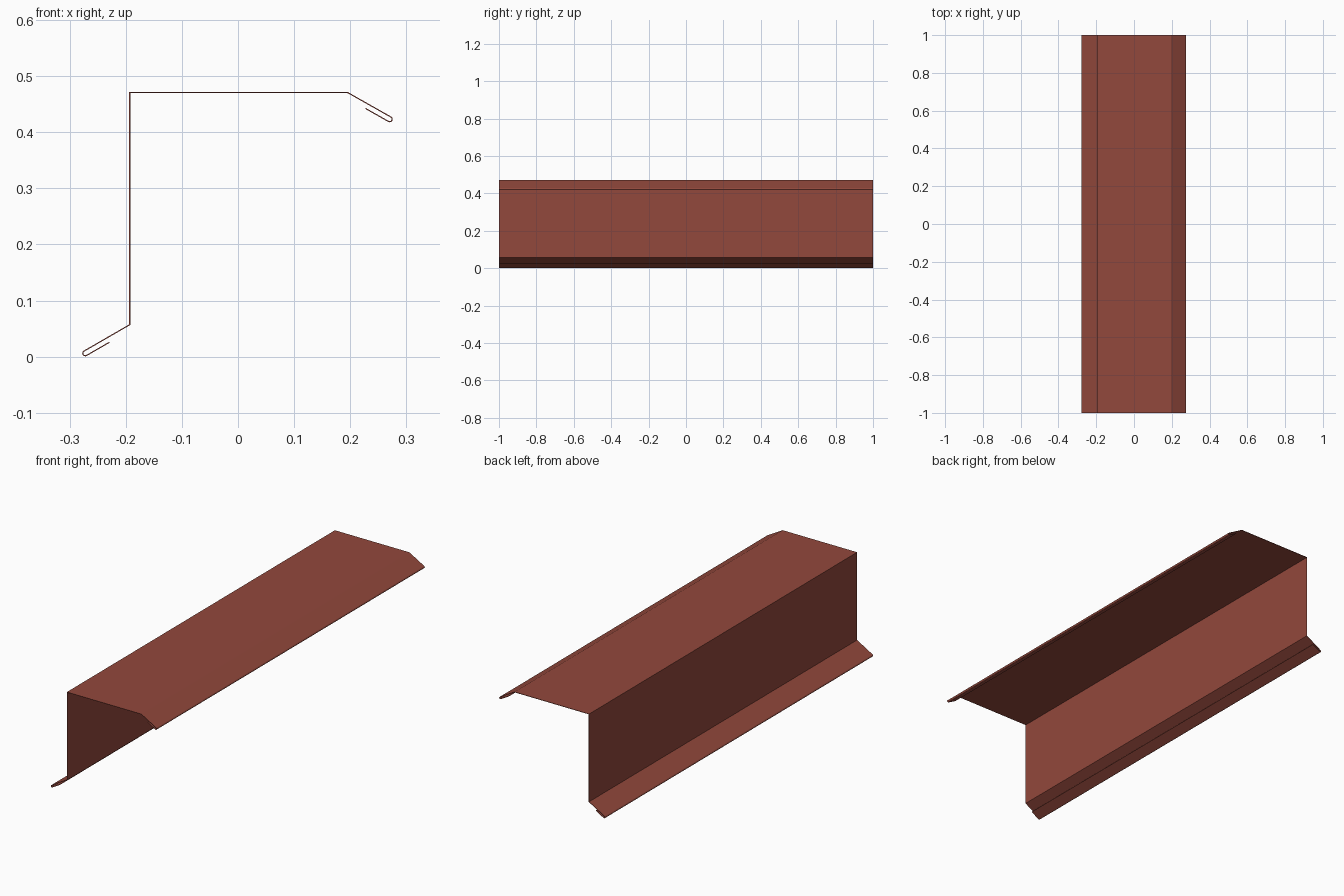
import bpy, bmesh
from math import radians, pi
from mathutils import Vector, Matrix

if "Cube" in bpy.data.objects:
    bpy.data.objects.remove(bpy.data.objects["Cube"], do_unlink=True)

LENGTH = 2.0
THICKNESS = 0.002
HEM_RADIUS = 0.0045
HEM_RETURN = 0.047
ARC_STEPS = 6

# Painted sheet metal
paint = bpy.data.materials.new("red brown paint")
paint.use_nodes = True
colour = (0.288, 0.065, 0.045, 1)
paint.diffuse_color = colour
paint.node_tree.nodes["Principled BSDF"].inputs["Base Color"].default_value = colour


def hemmed_flange(corner, angle, length, turn):
    """Points of a sloping flange whose edge folds back under itself."""
    along = Vector((1, 0)) @ Matrix.Rotation(-angle, 2)
    side = along @ Matrix.Rotation(-turn * pi / 2, 2)
    corner = Vector(corner)
    centre = corner + along * length + side * HEM_RADIUS
    points = [corner]
    for i in range(ARC_STEPS + 1):
        spin = Matrix.Rotation(-turn * pi * i / ARC_STEPS, 2)
        points.append(centre - (side @ spin) * HEM_RADIUS)
    points.append(points[-1] - along * HEM_RETURN)
    return points


def rotation_is_ccw():
    """True when a row vector times Rotation(-a) turns counter-clockwise."""
    return (Vector((1, 0)) @ Matrix.Rotation(-pi / 2, 2)).y > 0


# Cross-section: lower flange, upright web, top web, outer flange
sign = 1 if rotation_is_ccw() else -1
lower = hemmed_flange((-0.193, 0.057), sign * radians(210), 0.094, sign)
upper = hemmed_flange((0.195, 0.471), sign * radians(-29.5), 0.089, -sign)
profile = lower[::-1] + [Vector((-0.193, 0.471))] + upper

# Sweep the cross-section along the length
bm = bmesh.new()
rows = [[bm.verts.new((p.x, y, p.y)) for p in profile]
        for y in (-LENGTH / 2, LENGTH / 2)]
for i in range(len(profile) - 1):
    bm.faces.new((rows[0][i], rows[0][i + 1], rows[1][i + 1], rows[1][i]))
mesh = bpy.data.meshes.new("folded_trim")
bm.to_mesh(mesh)
bm.free()
mesh.materials.append(paint)
trim = bpy.data.objects.new("folded_trim", mesh)
bpy.context.collection.objects.link(trim)

# Sheet thickness
solid = trim.modifiers.new("sheet thickness", 'SOLIDIFY')
solid.thickness = THICKNESS
solid.offset = 0
solid.use_even_offset = True
